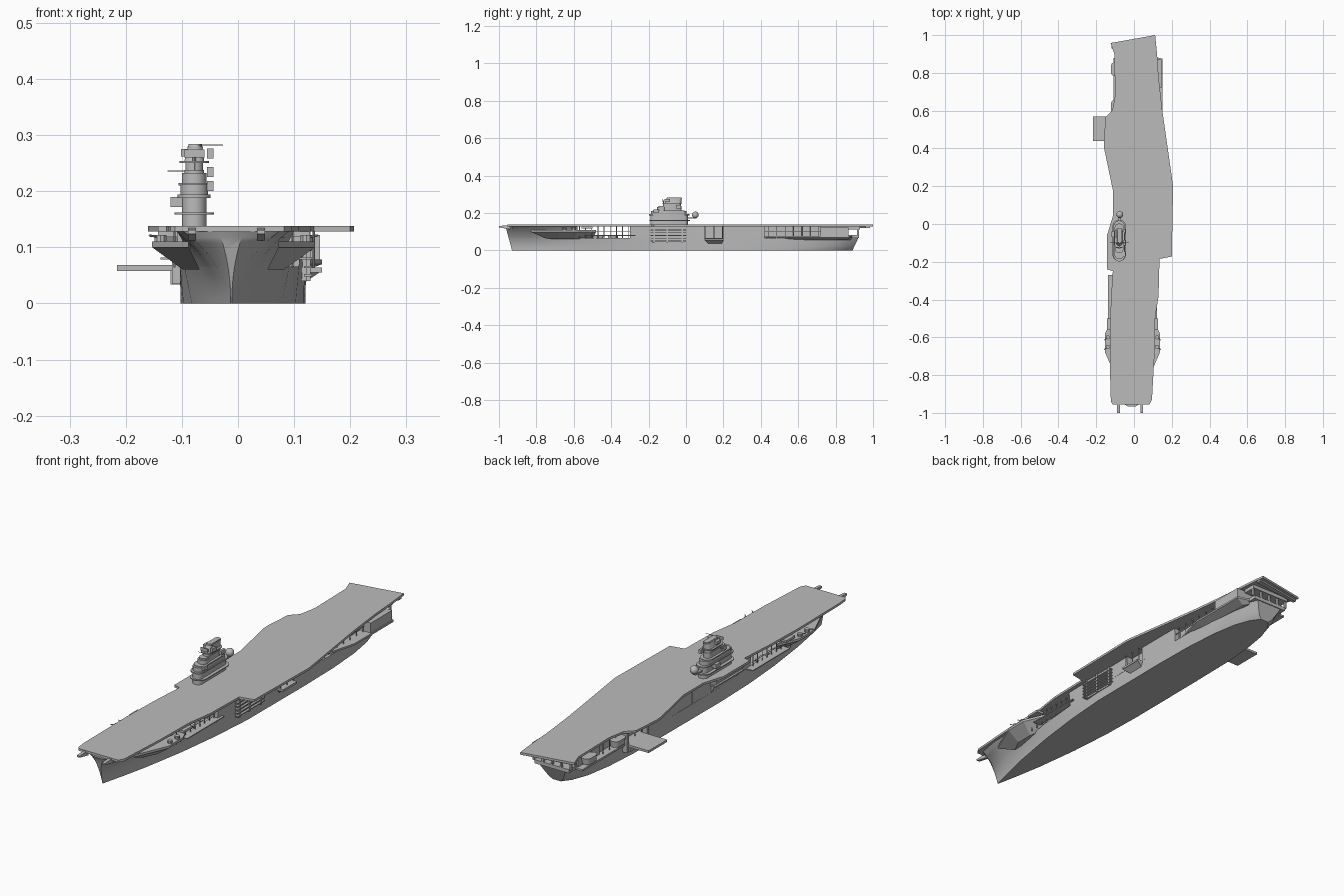
import bpy, bmesh, math
from mathutils import Vector

cube = bpy.data.objects.get("Cube")
if cube:
    bpy.data.objects.remove(cube, do_unlink=True)

grey = bpy.data.materials.new("ship grey")
grey.use_nodes = True
grey.diffuse_color = (0.5, 0.5, 0.5, 1)
grey.node_tree.nodes["Principled BSDF"].inputs["Base Color"].default_value = (0.5, 0.5, 0.5, 1)


def finish(name, bm, smooth=False):
    bmesh.ops.recalc_face_normals(bm, faces=bm.faces)
    mesh = bpy.data.meshes.new(name)
    bm.to_mesh(mesh)
    bm.free()
    mesh.materials.append(grey)
    obj = bpy.data.objects.new(name, mesh)
    bpy.context.collection.objects.link(obj)
    if smooth:
        bpy.ops.object.select_all(action='DESELECT')
        obj.select_set(True)
        bpy.context.view_layer.objects.active = obj
        bpy.ops.object.shade_smooth_by_angle(angle=math.radians(35))
    return obj


def skin(name, rings, smooth=False):
    """Closed solid through equal-length rings of points."""
    bm = bmesh.new()
    rows = [[bm.verts.new(p) for p in ring] for ring in rings]
    n = len(rows[0])
    for a, b in zip(rows, rows[1:]):
        for i in range(n):
            j = (i + 1) % n
            bm.faces.new((a[i], a[j], b[j], b[i]))
    bm.faces.new(rows[0])
    bm.faces.new(rows[-1])
    return finish(name, bm, smooth)


def prism(name, low, z0, z1, high=None, smooth=False):
    return skin(name, [[(x, y, z0) for x, y in low], [(x, y, z1) for x, y in high or low]], smooth)


def box(name, x0, x1, y0, y1, z0, z1):
    return prism(name, [(x0, y0), (x1, y0), (x1, y1), (x0, y1)], z0, z1)


def oval(cx, cy, rx, ry, n=16):
    """Outline of a rounded tier with straight sides."""
    pts = []
    for i in range(n):
        a = 2 * math.pi * (i + 0.5) / n
        c, s = math.cos(a), math.sin(a)
        pts.append((cx + rx * c, cy + math.copysign(ry - rx, s) + rx * s))
    return pts


def rod(name, a, b, r, n=6):
    a, b = Vector(a), Vector(b)
    d = (b - a).normalized()
    u = d.orthogonal().normalized()
    v = d.cross(u)
    ring = [u * r * math.cos(2 * math.pi * i / n) + v * r * math.sin(2 * math.pi * i / n) for i in range(n)]
    return skin(name, [[a + p for p in ring], [b + p for p in ring]])


# Hull stations: y, half width at the keel, half width under the deck
TOP = 0.128
STATIONS = [(-.93, .001, .022), (-.9, .008, .085), (-.82, .026, .1), (-.7, .05, .1),
            (-.5, .08, .107), (-.3, .1, .112), (-.1, .11, .112), (.3, .11, .113),
            (.5, .107, .113), (.66, .096, .112), (.78, .076, .108), (.85, .05, .1), (.89, .02, .088)]


def widths(y):
    for a, b in zip(STATIONS, STATIONS[1:]):
        if y <= b[0] + 1e-6:
            t = (y - a[0]) / (b[0] - a[0])
            return a[1] + t * (b[1] - a[1]), a[2] + t * (b[2] - a[2])
    return STATIONS[-1][1:]


def centre(y):
    return -0.012 + 0.022 * min(1, max(0, (y + 0.9) / 0.9))


def hull_point(y, z, side):
    b, t = widths(y)
    h = z / TOP
    power = 2.2 if y < -0.5 else (1.0 if y < 0.5 else 0.7)
    rake = -0.035 * h * max(0, -y - 0.75) / 0.18 + 0.06 * h * max(0, y - 0.7) / 0.19
    return (centre(y) + side * (b + (t - b) * h ** power), y + rake, z)


def hull_part(name, y0, y1, z0, z1, levels=6):
    ys = sorted({y0, y1} | {s[0] for s in STATIONS if y0 < s[0] < y1})
    zs = [z0 + (z1 - z0) * i / levels for i in range(levels + 1)]
    rings = [[hull_point(y, z, 1) for z in zs] + [hull_point(y, z, -1) for z in reversed(zs)] for y in ys]
    return skin(name, rings, True)


hull_part("lower_hull", -.93, .89, 0, .066)
hull_part("bow_upper_hull", -.93, -.58, .066, TOP)
hull_part("middle_upper_hull", -.3, .1, .066, TOP)
hull_part("after_upper_hull", .2, .42, .066, TOP)
box("recess_wall", -.1, .095, .1, .2, .066, TOP)
box("after_hangar", -.07, .09, .42, .72, .066, TOP)
box("stern_hangar", -.08, .1, .72, .87, .066, TOP)
box("stern_gallery", -.075, .095, .87, .925, .066, .082)
box("stern_beam", -.085, .105, .87, .93, .112, TOP)
for x in (-.08, -.035, .01, .055, .1):
    box("stern_pillar", x - .004, x + .004, .915, .925, .08, TOP)

# Flight deck
deck = [(-.12, -.945), (-.112, -.955), (.082, -.955), (.095, -.93), (.108, -.7), (.112, -.5), (.13, -.38),
        (.135, -.185), (.2, -.172), (.207, .2), (.15, .6), (.13, .78), (.122, .9), (.112, 1),
        (-.124, .958), (-.104, .9), (-.1, .68), (-.115, .6), (-.15, .565), (-.16, .44), (-.158, .4),
        (-.112, .18), (-.112, .04), (-.143, -.06), (-.143, -.24), (-.112, -.25), (-.122, -.4), (-.128, -.6), (-.125, -.9)]
prism("flight_deck", deck, TOP, .138)
prism("stern_round_down", [(-.118, .93), (.112, .96), (.112, .985), (-.12, .945)], .12, TOP)

# Bow wire catchers
for x in (-.082, .041):
    skin("bow_catcher", [[(x + s, -.94, .112), (x + s, -.94, .135), (x + s, -1, .131), (x + s, -1, .124)]
                         for s in (-.007, .007)])

# Forward gun sponsons on both sides
for s in (-1, 1):
    c = -.008
    low = [(c + s * .06, -.74), (c + s * .09, -.68), (c + s * .09, -.6), (c + s * .07, -.5)]
    rim = [(c + s * .08, -.83), (c + s * .145, -.68), (c + s * .145, -.58), (c + s * .1, -.48)]
    prism("sponson_base", low, .06, .1, rim)
    prism("sponson_rim", rim, .1, .11)
    for y in (-.65, -.6):
        prism("sponson_gun", oval(c + s * .13, y, .011, .011, 10), .11, .122)
        rod("sponson_barrel", (c + s * .13, y, .118), (c + s * .15, y - .015, .121), .002)
    # Open gallery with posts, rails and boats
    box("gallery_walk", *sorted((c + s * .095, c + s * .13)), -.53, -.27, .078, .082)
    box("gallery_edge", *sorted((c + s * .1, c + s * .135)), -.56, -.5, .118, TOP)
    for i in range(9):
        y = -.57 + i * .033
        rod("gallery_post", (c + s * .105, y, .064), (c + s * .105, y, TOP), .002)
    rod("gallery_rail", (c + s * .105, -.58, .1), (c + s * .105, -.3, .1), .0015)
    for y in (-.47, -.39):
        prism("boat", oval(c + s * .085, y, .008, .025, 12), .066, .082, oval(c + s * .085, y, .012, .03, 12))

# Port lift trunk with ribs, and side platforms
box("port_lift_trunk", .1, .122, -.18, -.01, .04, TOP)
for i in range(5):
    box("trunk_shelf", .118, .132, -.19, 0, .048 + i * .015, .052 + i * .015)
for y in (-.17, -.1, -.02):
    box("trunk_rib", .12, .129, y - .004, y + .004, .04, TOP)
prism("port_platform_base", [(.1, .12), (.115, .12), (.115, .19), (.1, .19)], .035, .055,
      [(.1, .1), (.145, .1), (.145, .2), (.1, .2)])
box("port_platform", .1, .15, .1, .2, .055, .064)
for y in (.105, .15, .195):
    rod("platform_post", (.135, y, .06), (.135, y, TOP), .002)

# After galleries and quarter sponsons
prism("port_quarter_base", [(.09, .5), (.11, .6), (.11, .86), (.09, .88)], .055, .07,
      [(.1, .42), (.15, .6), (.15, .875), (.09, .89)])
prism("port_quarter_walk", [(.1, .42), (.15, .6), (.15, .875), (.09, .89)], .07, .078)
box("port_quarter_house", .095, .146, .72, .87, .07, .122)
for i in range(7):
    y = .44 + i * .045
    rod("after_post", (.115, y, .066), (.115, y, TOP), .002)
    rod("after_post", (-.09, y, .066), (-.09, y, TOP), .002)
rod("after_rail", (.115, .42, .1), (.115, .72, .1), .0015)
box("starboard_gallery", -.108, -.06, .58, .88, .066, .074)
for y in (.62, .82):
    prism("starboard_tub", oval(-.1, y, .02, .035, 14), .085, .112, oval(-.1, y, .022, .038, 14), True)

# Lowered starboard lift
box("lift_platform", -.216, -.09, .44, .57, .058, .068)
box("lift_bracket", -.12, -.09, .45, .56, .034, .058)
for y in (.435, .575):
    box("lift_guide", -.118, -.095, y - .006, y + .006, .035, TOP)

# Starboard side galleries near the island
box("starboard_catwalk", -.132, -.1, -.22, -.02, .1, .105)
prism("island_sponson", [(-.1, -.2), (-.105, -.2), (-.105, -.03), (-.1, -.03)], .07, TOP,
      [(-.1, -.23), (-.135, -.23), (-.135, -.03), (-.1, -.02)])

# Island: rounded tiers as (half width, half length, centre y, bottom, top)
IX = -.078
TIERS = [("island_base", .022, .1, -.09, .138, .192), ("island_lower_deck", .036, .11, -.087, .158, .162),
         ("island_bridge_deck", .03, .108, -.09, .188, .194), ("island_bridge", .025, .095, -.092, .194, .212),
         ("island_upper_deck", .029, .085, -.092, .21, .215), ("island_upper_house", .018, .062, -.085, .215, .238),
         ("island_control_room", .022, .025, -.13, .215, .232), ("island_tower", .016, .048, -.075, .238, .252),
         ("island_top_deck", .027, .054, -.075, .25, .254)]
for name, rx, ry, y, z0, z1 in TIERS:
    prism(name, oval(IX, y, rx, ry), z0, z1, smooth=True)
prism("funnel", oval(IX, -.07, .018, .045), .254, .284, oval(IX + .002, -.062, .012, .038), True)
prism("funnel_cap", oval(IX + .002, -.062, .014, .042), .276, .28)
box("funnel_side_box", -.102, -.09, -.1, -.07, .262, .275)
for y, z in ((-.16, .2), (-.04, .225), (-.1, .258)):
    box("side_equipment", -.055, -.044, y - .014, y + .014, z, z + .018)
box("outboard_equipment", -.12, -.098, -.07, -.04, .172, .19)
box("dome_bracket", -.086, -.07, 0, .055, .17, .176)

# Radar dome and masts
bm = bmesh.new()
bmesh.ops.create_uvsphere(bm, u_segments=16, v_segments=10, radius=.018)
bmesh.ops.translate(bm, verts=bm.verts, vec=(IX + .003, .05, .19))
finish("radar_dome", bm, True)
rod("upper_yard", (-.07, -.1, .282), (-.027, -.1, .282), .001)
rod("lower_yard", (-.126, -.1, .236), (-.08, -.1, .236), .001)
rod("fore_mast", (IX, -.12, .23), (IX, -.12, .268), .003)
box("radar_panel", -.095, -.06, -.126, -.122, .26, .274)
